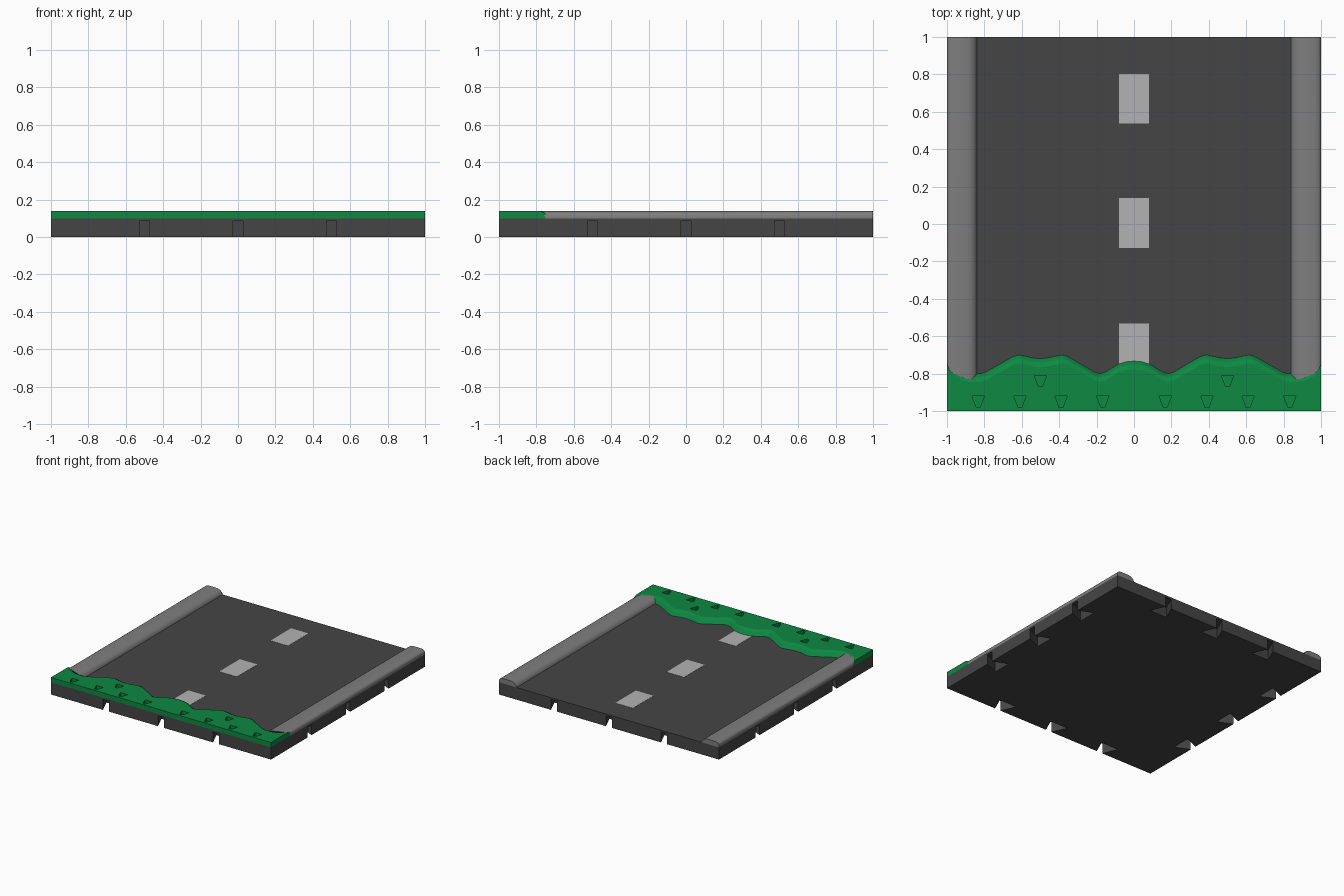
import bpy, bmesh, math
from mathutils import Matrix

if "Cube" in bpy.data.objects:
    bpy.data.objects.remove(bpy.data.objects["Cube"])


def material(name, r, g, b):
    m = bpy.data.materials.new(name)
    m.diffuse_color = (r, g, b, 1)
    m.use_nodes = True
    m.node_tree.nodes["Principled BSDF"].inputs["Base Color"].default_value = m.diffuse_color
    return m


ASPHALT = material("asphalt", 0.06, 0.06, 0.06)
KERB = material("kerb_grey", 0.21, 0.21, 0.21)
PAINT = material("road_paint", 0.45, 0.45, 0.45)
GREEN = material("grass_green", 0.004, 0.25, 0.055)


def finish(name, bm, mat=None):
    bmesh.ops.recalc_face_normals(bm, faces=bm.faces)
    me = bpy.data.meshes.new(name)
    bm.to_mesh(me)
    bm.free()
    ob = bpy.data.objects.new(name, me)
    bpy.context.collection.objects.link(ob)
    if mat:
        me.materials.append(mat)
    return ob


def loft(bm, rings):
    """Skin a list of equal-length closed rings and cap both ends."""
    vs = [[bm.verts.new(p) for p in r] for r in rings]
    n = len(vs[0])
    for a, b in zip(vs, vs[1:]):
        for i in range(n):
            j = (i + 1) % n
            bm.faces.new((a[i], a[j], b[j], b[i]))
    bm.faces.new(vs[0])
    bm.faces.new(vs[-1])


def prism(bm, outline, z0, z1, matrix=Matrix()):
    loft(bm, [[matrix @ Matrix.Translation((x, y, z)).to_translation() for x, y in outline]
              for z in (z0, z1)])


def cut(ob, bm):
    cutter = finish("cutter", bm)
    cutter.hide_render = True
    mod = ob.modifiers.new("cut", 'BOOLEAN')
    mod.operation, mod.solver, mod.object = 'DIFFERENCE', 'EXACT', cutter
    bpy.context.view_layer.objects.active = ob
    bpy.ops.object.modifier_apply(modifier=mod.name)
    bpy.data.objects.remove(cutter)


def smooth(ob, angle):
    bpy.ops.object.select_all(action='DESELECT')
    ob.select_set(True)
    bpy.context.view_layer.objects.active = ob
    bpy.ops.object.shade_smooth_by_angle(angle=math.radians(angle))


# Road slab with three flared connector notches per side
bm = bmesh.new()
prism(bm, [(-1, -1), (1, -1), (1, 1), (-1, 1)], 0, 0.1)
slab = finish("road_slab", bm, ASPHALT)
notch = [(-0.027, -1.02), (0.027, -1.02), (0.027, -1), (0.08, -0.88),
         (-0.08, -0.88), (-0.027, -1)]
bm = bmesh.new()
for side in range(4):
    turn = Matrix.Rotation(side * math.pi / 2, 4, 'Z')
    for x in (-0.5, 0, 0.5):
        prism(bm, notch, -0.02, 0.085, turn @ Matrix.Translation((x, 0, 0)))
cut(slab, bm)

# Centre line dashes
for i, y in enumerate((-0.665, 0.005, 0.67)):
    bm = bmesh.new()
    prism(bm, [(-0.08, y - 0.133), (0.08, y - 0.133), (0.08, y + 0.133), (-0.08, y + 0.133)],
          0.095, 0.1015)
    finish(f"lane_dash_{i + 1}", bm, PAINT)

# Rounded kerbs: x, z and the y where each profile point enters the grass
kerb = [(0.84, 0.10, -0.82), (0.844, 0.113, -0.82), (0.854, 0.125, -0.825),
        (0.868, 0.134, -0.83), (0.888, 0.14, -0.83), (0.965, 0.14, -0.80),
        (0.985, 0.136, -0.785), (0.996, 0.128, -0.77), (1, 0.118, -0.76), (1, 0.10, -0.75)]
for name, s in (("left_kerb", -1), ("right_kerb", 1)):
    bm = bmesh.new()
    loft(bm, [[(s * x, y, z) for x, z, y in kerb], [(s * x, 1, z) for x, z, y in kerb]])
    smooth(finish(name, bm, KERB), 40)

# Grass strip with a wavy, rounded rear edge, mirrored about x = 0
half = [(0, -0.732), (0.04, -0.735), (0.08, -0.747), (0.15, -0.79), (0.18, -0.80),
        (0.21, -0.793), (0.355, -0.708), (0.385, -0.70), (0.415, -0.706), (0.46, -0.716),
        (0.5, -0.72), (0.54, -0.716), (0.585, -0.706), (0.615, -0.70), (0.645, -0.708),
        (0.79, -0.79), (0.82, -0.80), (0.88, -0.80), (0.92, -0.79), (0.96, -0.77), (1, -0.735)]
edge = [(-x, y) for x, y in reversed(half[1:])] + half
bm = bmesh.new()
loft(bm, [[(x, -1, 0.1), (x, -1, 0.14), (x, y - 0.045, 0.14), (x, y - 0.02, 0.128),
           (x, y, 0.1)] for x, y in edge])
grass = finish("grass_strip", bm, GREEN)

# Small wedge-shaped dimples in the grass
dimples = [(s * x, -0.95) for s in (-1, 1) for x in (0.167, 0.39, 0.61, 0.833)]
dimples += [(-0.5, -0.84), (0.5, -0.84)]
wedge = [(-0.01, -0.03), (0.01, -0.03), (0.033, 0.03), (-0.033, 0.03)]
bm = bmesh.new()
for x, y in dimples:
    prism(bm, wedge, 0.115, 0.16, Matrix.Translation((x, y, 0)))
cut(grass, bm)
smooth(grass, 25)
